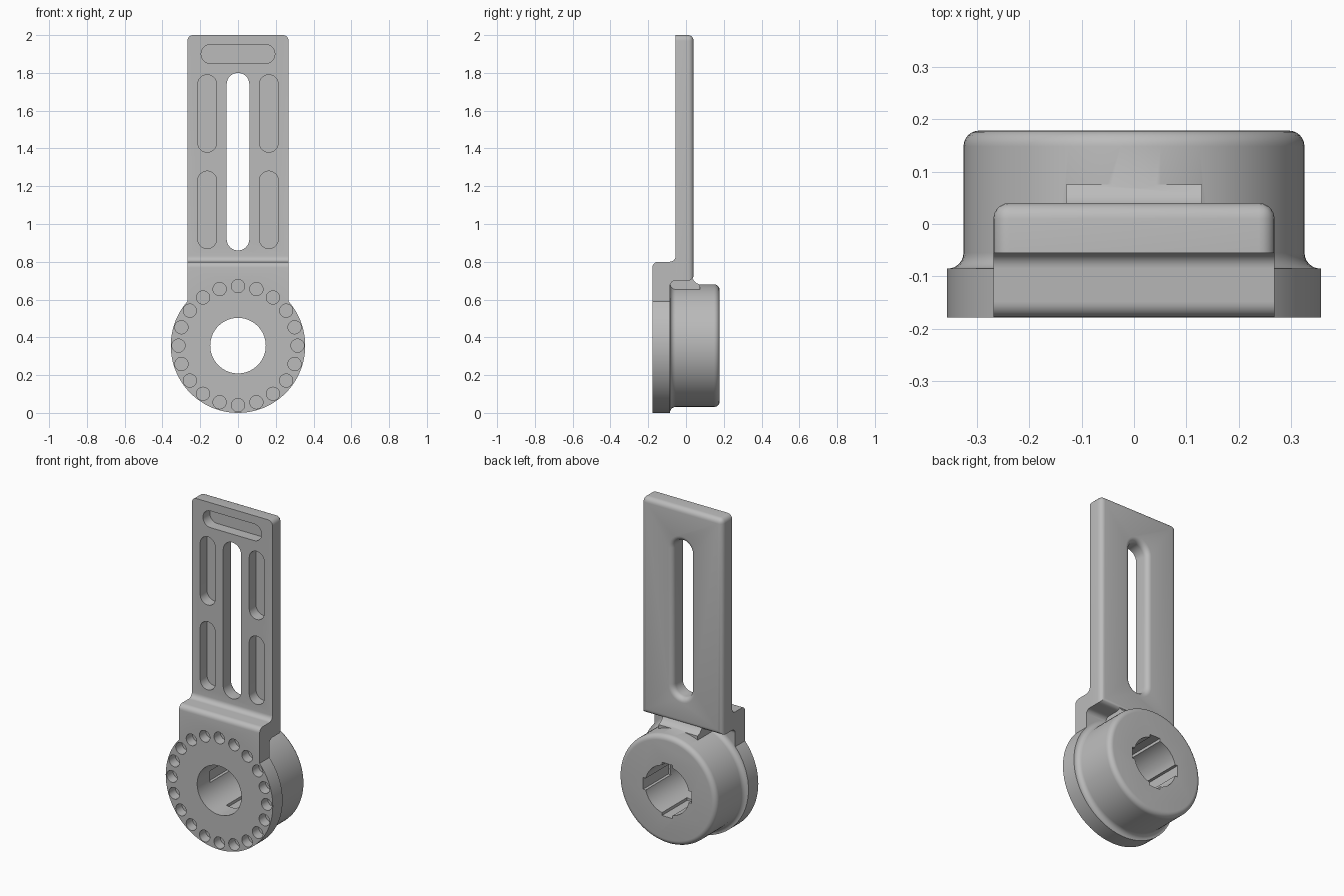
import bpy, bmesh
from math import sin, cos, pi, radians
from mathutils import Vector

cube = bpy.data.objects.get("Cube")
if cube:
    bpy.data.objects.remove(cube)

HUB_Z = 0.356
FRONT, BACK = -0.178, 0.178
PLATE_FRONT, PLATE_BACK = -0.055, 0.04
FILLET = 0.03

grey = bpy.data.materials.new("plain_grey")
grey.use_nodes = True
grey.diffuse_color = (0.5, 0.5, 0.5, 1)
grey.node_tree.nodes["Principled BSDF"].inputs["Base Color"].default_value = (0.5, 0.5, 0.5, 1)


def make_object(name, bm):
    bmesh.ops.recalc_face_normals(bm, faces=bm.faces)
    mesh = bpy.data.meshes.new(name)
    bm.to_mesh(mesh)
    bm.free()
    mesh.materials.append(grey)
    obj = bpy.data.objects.new(name, mesh)
    bpy.context.collection.objects.link(obj)
    return obj


def loft(bm, cx, cz, sections, dx=0, dz=0, steps=16):
    """Stack stadium (or round) rings along y; sections are (y, radius)."""
    rings = []
    start = pi / 2 if dx else 0
    for y, r in sections:
        ring = []
        for side in (1, -1):
            for i in range(steps + 1 if dx or dz else steps):
                a = pi * i / steps + (0 if side > 0 else pi) - start
                ring.append(bm.verts.new((cx + side * dx + r * cos(a), y, cz + side * dz + r * sin(a))))
        rings.append(ring)
    for a, b in zip(rings, rings[1:]):
        for i in range(len(a)):
            j = (i + 1) % len(a)
            bm.faces.new((a[i], a[j], b[j], b[i]))
    bm.faces.new(rings[0])
    bm.faces.new(rings[-1])


def round_corners(points):
    """Replace each (y, z, radius) corner by a smooth arc (right angles)."""
    out = []
    for i, (y, z, r) in enumerate(points):
        p = Vector((y, z))
        if not r:
            out.append(p)
            continue
        a = (Vector(points[i - 1][:2]) - p).normalized()
        b = (Vector(points[(i + 1) % len(points)][:2]) - p).normalized()
        for k in range(7):
            t = pi / 2 * k / 6
            out.append(p + r * (a * (1 - sin(t)) + b * (1 - cos(t))))
    return out


def combine(target, tool, operation):
    mod = target.modifiers.new(operation.lower(), 'BOOLEAN')
    mod.operation = operation
    mod.solver = 'EXACT'
    mod.object = tool
    tool.hide_render = True
    bpy.context.view_layer.objects.active = target
    bpy.ops.object.modifier_apply(modifier=mod.name)
    bpy.data.objects.remove(tool)


def extrude_profile(bm, points, half_width):
    face = bm.faces.new([bm.verts.new((-half_width, y, z)) for y, z in points])
    geo = bmesh.ops.extrude_face_region(bm, geom=[face])["geom"]
    verts = [g for g in geo if isinstance(g, bmesh.types.BMVert)]
    bmesh.ops.translate(bm, vec=(2 * half_width, 0, 0), verts=verts)


# Stepped arm with softened back edges
bm = bmesh.new()
extrude_profile(bm, round_corners([
    (FRONT, 0.45, 0), (FRONT, 0.8, FILLET), (PLATE_FRONT, 0.8, FILLET), (PLATE_FRONT, 2, 0),
    (PLATE_BACK, 2, 0), (PLATE_BACK, 0.7, 0), (-0.085, 0.7, FILLET), (-0.085, 0.45, 0)]), 0.268)
soft = [e for e in bm.edges
        if all(abs(v.co.y - PLATE_BACK) < 1e-4 for v in e.verts)
        or (all(v.co.z > 1.99 for v in e.verts) and abs(e.verts[0].co.y - e.verts[1].co.y) > 0.05)]
bmesh.ops.bevel(bm, geom=soft, offset=FILLET, segments=5, profile=0.5, affect='EDGES')
bracket = make_object("slotted_bracket", bm)

# Round flange and hub
arc = [pi / 2 * k / 6 for k in range(7)]
bm = bmesh.new()
loft(bm, 0, HUB_Z, [(FRONT, 0.356), (-0.085, 0.356)]
     + [(-0.055 - FILLET * cos(t), 0.355 - FILLET * sin(t)) for t in arc]
     + [(BACK - FILLET + FILLET * sin(t), 0.295 + FILLET * cos(t)) for t in arc], steps=40)
combine(bracket, make_object("hub", bm), 'UNION')

# Blend between the arm and the hub
bm = bmesh.new()
extrude_profile(bm, [(-0.1, 0.6), (-0.1, 0.72), (0.03, 0.72), (0.042, 0.7),
                     (0.055, 0.687), (0.075, 0.678), (0.075, 0.6)], 0.13)
combine(bracket, make_object("hub_blend", bm), 'UNION')

# Bore, long slot with rounded back rim, front pockets, ring of holes
bm = bmesh.new()
loft(bm, 0, HUB_Z, [(-0.3, 0.147), (0.3, 0.147)], steps=32)
loft(bm, 0, 1.33, [(-0.2, 0.06)]
     + [(PLATE_BACK - FILLET + FILLET * sin(t), 0.06 + FILLET * (1 - cos(t))) for t in arc]
     + [(0.1, 0.09)], dz=0.41)
pocket = [(-0.2, 0.05), (0.01, 0.05)]
loft(bm, 0, 1.9, pocket, dx=0.145)
for x in (-0.163, 0.163):
    for z in (1.075, 1.585):
        loft(bm, x, z, pocket, dz=0.155)
for i in range(20):
    a = radians(18 * i)
    loft(bm, 0.315 * sin(a), HUB_Z + 0.315 * cos(a), [(-0.3, 0.035), (-0.118, 0.035)], steps=12)
combine(bracket, make_object("opening_cutter", bm), 'DIFFERENCE')

# Keyways cut into the bore from the back
for width, height in ((0.16, 0.035), (0.035, 0.16)):
    bm = bmesh.new()
    bmesh.ops.create_cube(bm, size=2)
    for v in bm.verts:
        v.co = (v.co.x * width, 0.08 + v.co.y * 0.14, HUB_Z + v.co.z * height)
    combine(bracket, make_object("keyway_cutter", bm), 'DIFFERENCE')

bpy.ops.object.select_all(action='DESELECT')
bracket.select_set(True)
bpy.context.view_layer.objects.active = bracket
bpy.ops.object.shade_smooth_by_angle(angle=radians(30))
